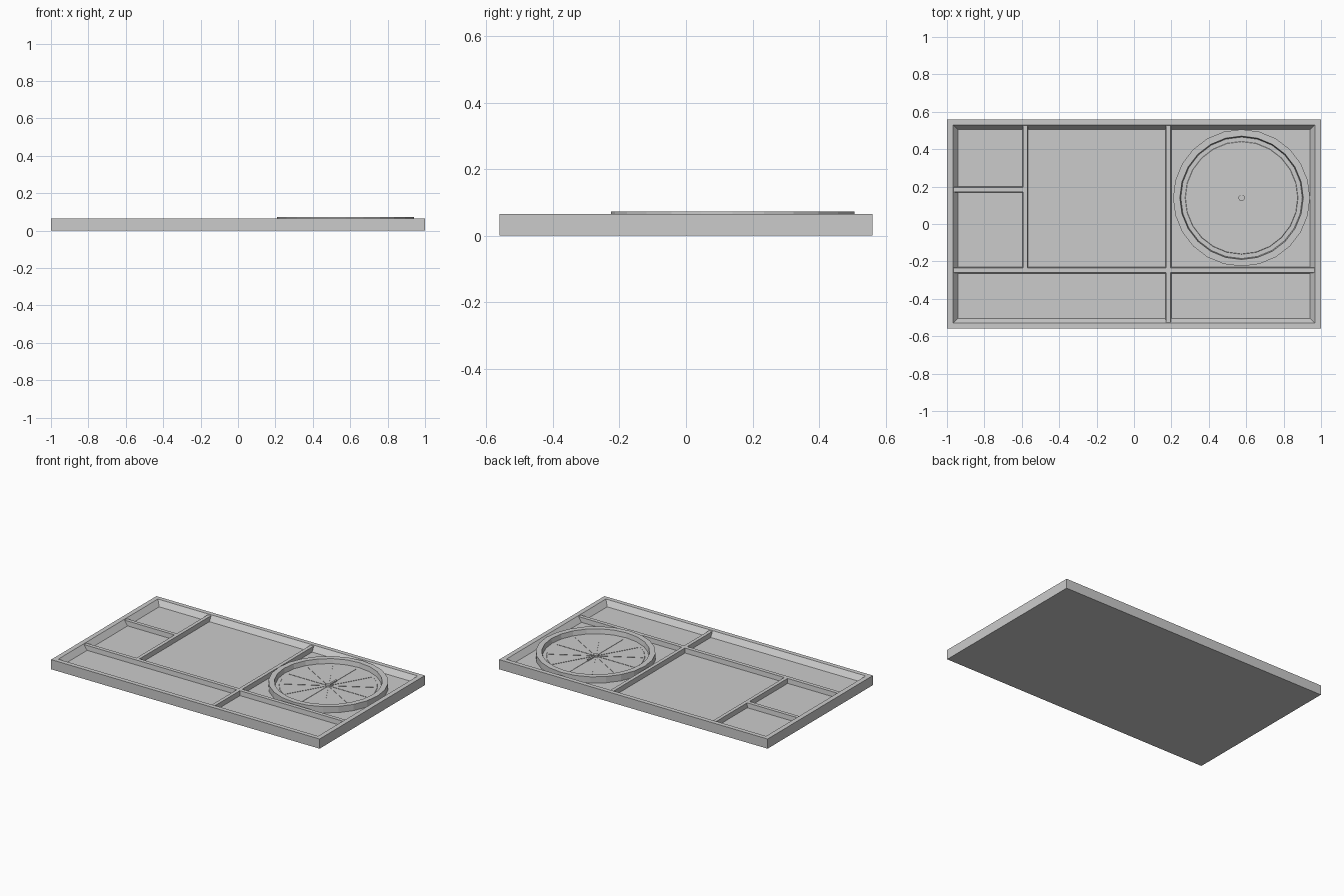
import bpy, bmesh, math
from mathutils import Matrix

if "Cube" in bpy.data.objects:
    bpy.data.objects.remove(bpy.data.objects["Cube"])

CX, CY = 0.575, 0.14      # dial centre
FLOOR, RIM = 0.03, 0.065


def finish(name, bm):
    bmesh.ops.recalc_face_normals(bm, faces=bm.faces)
    me = bpy.data.meshes.new(name)
    bm.to_mesh(me)
    bm.free()
    ob = bpy.data.objects.new(name, me)
    bpy.context.collection.objects.link(ob)
    return ob


def loft(name, loops, cap_start=True, cap_end=True, closed=False):
    """Skin between point loops of equal length."""
    bm = bmesh.new()
    rings = [[bm.verts.new(p) for p in loop] for loop in loops]
    pairs = list(zip(rings, rings[1:]))
    if closed:
        pairs.append((rings[-1], rings[0]))
    for a, b in pairs:
        n = len(a)
        for i in range(n):
            j = (i + 1) % n
            bm.faces.new((a[i], a[j], b[j], b[i]))
    if cap_start and not closed:
        bm.faces.new(rings[0])
    if cap_end and not closed:
        bm.faces.new(rings[-1])
    return finish(name, bm)


def rect(x0, x1, y0, y1, z):
    return [(x0, y0, z), (x1, y0, z), (x1, y1, z), (x0, y1, z)]


def circle(r, z, n=24):
    return [(CX + r * math.cos(2 * math.pi * i / n),
             CY + r * math.sin(2 * math.pi * i / n), z) for i in range(n)]


# tray: flat base, upright outside, sloped inside walls
loft("tray", [rect(-hx, hx, -hy, hy, z) for hx, hy, z in
              [(1, .56, 0), (1, .56, RIM), (.968, .53, RIM), (.94, .504, FLOOR)]])


# dividers, slightly narrower at the top
def divider(name, x0, x1, y0, y1):
    vertical = (y1 - y0) > (x1 - x0)
    dx, dy = (.004, 0) if vertical else (0, .004)
    loft(name, [rect(x0, x1, y0, y1, FLOOR - .005),
                rect(x0 + dx, x1 - dx, y0 + dy, y1 - dy, .061)])


divider("long_divider", -.966, .966, -.264, -.23)
divider("middle_divider", .168, .20, -.528, .528)
divider("left_divider", -.597, -.565, -.24, .528)
divider("short_divider", -.966, -.59, .167, .20)

# dial ring
loft("dial_ring", [circle(.366, FLOOR - .005), circle(.366, .072), circle(.33, .072),
                   circle(.322, FLOOR - .005)], closed=True)

# dial plate with a shallow raised face
loft("dial_plate", [circle(.326, FLOOR - .005), circle(.326, .041), circle(.302, .041),
                    circle(.300, .043)])

# twelve thin radial lines
bm = bmesh.new()
for i in range(12):
    rot = Matrix.Translation((CX, CY, .0435)) @ Matrix.Rotation(i * math.pi / 6, 4, 'Z')
    bmesh.ops.create_cube(bm, size=1, matrix=rot @ Matrix.Translation((.155, 0, 0))
                          @ Matrix.Diagonal((.27, .005, .003, 1)))
finish("dial_lines", bm)

# centre hub and short pointer
loft("hub", [circle(.017, .04, 12), circle(.017, .055, 12)])
loft("pointer", [rect(CX - .006, CX + .006, CY, CY + .085, .043),
                 rect(CX - .006, CX + .006, CY, CY + .085, .051)])
